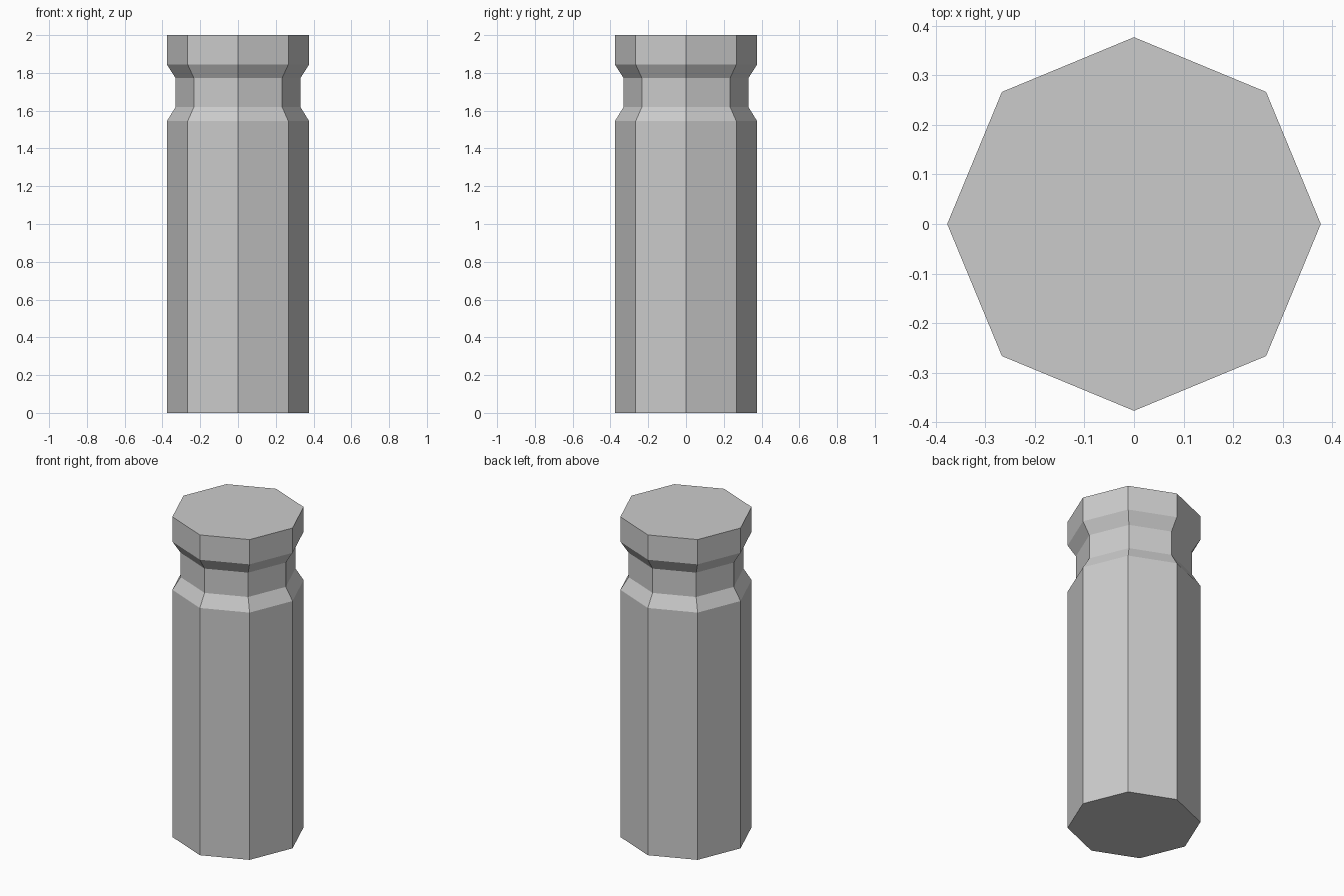
import bpy, bmesh
from math import cos, sin, tau

if "Cube" in bpy.data.objects:
    bpy.data.objects.remove(bpy.data.objects["Cube"])

SIDES = 8
R, NECK = 0.377, 0.33

# Profile of the post: (radius, height), with a chamfered groove near the top
PROFILE = [(R, 0), (R, 1.544), (NECK, 1.62), (NECK, 1.772), (R, 1.845), (R, 2)]


def lathe(name, profile, sides):
    bm = bmesh.new()
    rings = [[bm.verts.new((r * cos(tau * i / sides), r * sin(tau * i / sides), z))
              for i in range(sides)] for r, z in profile]
    for low, high in zip(rings, rings[1:]):
        for i in range(sides):
            j = (i + 1) % sides
            bm.faces.new((low[i], low[j], high[j], high[i]))
    # Flat end caps
    bm.faces.new(rings[0][::-1])
    bm.faces.new(rings[-1])
    mesh = bpy.data.meshes.new(name)
    bm.to_mesh(mesh)
    bm.free()
    obj = bpy.data.objects.new(name, mesh)
    bpy.context.collection.objects.link(obj)
    return obj


# Octagonal grooved post
lathe("grooved_post", PROFILE, SIDES)
